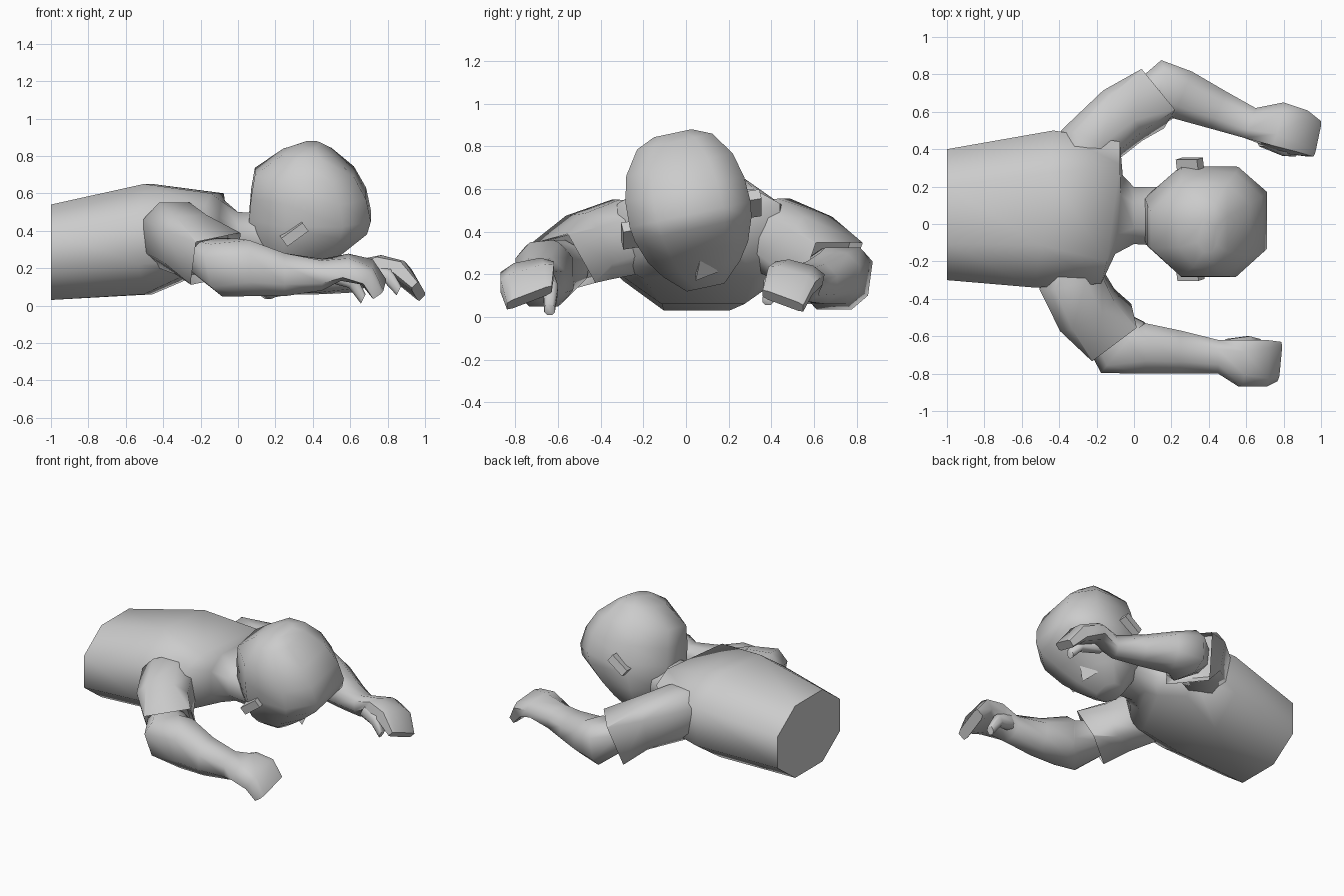
import bpy, bmesh, math
from mathutils import Vector, Matrix


def finish(name, bm, angle=60):
    bmesh.ops.recalc_face_normals(bm, faces=bm.faces)
    me = bpy.data.meshes.new(name)
    bm.to_mesh(me)
    bm.free()
    ob = bpy.data.objects.new(name, me)
    bpy.context.collection.objects.link(ob)
    bpy.ops.object.select_all(action='DESELECT')
    ob.select_set(True)
    bpy.context.view_layer.objects.active = ob
    bpy.ops.object.shade_smooth_by_angle(angle=math.radians(angle))
    return ob


def loft(name, sections, matrix=None, back=None):
    """Skin 8-sided rings: (centre, half-width vector, half-height vector, flatness)."""
    bm = bmesh.new()
    rings = []
    for c, u, v, f in sections:
        c, u, v = Vector(c), Vector(u), Vector(v)
        b = back or f
        shape = [(1, -f), (1, f), (f, 1), (-b, 1), (-1, b), (-1, -b), (-b, -1), (f, -1)]
        rings.append([bm.verts.new(c + u * p + v * q) for p, q in shape])
    for r, s in zip(rings, rings[1:]):
        for i in range(8):
            j = (i + 1) % 8
            bm.faces.new((r[i], r[j], s[j], s[i]))
    bm.faces.new(rings[0])
    bm.faces.new(rings[-1])
    if matrix:
        bm.transform(matrix)
    return finish(name, bm)


def sleeve(name, sections):
    # last ring is folded inward to make the open cuff
    c, u, v, f = sections[-1]
    mid = Vector(c).lerp(Vector(sections[-2][0]), 0.35)
    inner = (mid, Vector(u) * 0.85, Vector(v) * 0.85, f)
    loft(name, sections + [inner])


def tube(name, points, radii):
    loft(name, [(p, (0, r, 0), (r * 0.5, 0, r), 0.5) for p, r in zip(points, radii)])


# Torso and neck
loft("torso", [
    ((-1.0, .05, .285), (0, .35, 0), (0, 0, .255), .44),
    ((-.48, .08, .355), (.05, .42, 0), (0, 0, .295), .46),
    ((-.16, .06, .39), (.05, .38, 0), (.05, 0, .21), .68),
    ((-.08, .05, .39), (.02, .21, 0), (0, 0, .17), .5),
    ((0, .045, .37), (0, .152, 0), (0, 0, .13), .45),
    ((.2, .04, .36), (0, .16, 0), (0, 0, .13), .45)])

# Head: height, back x, front x, half width; rolled to one side
head = [(.87, .34, .44, .09), (.83, .24, .50, .18), (.72, .09, .62, .255),
        (.60, .07, .685, .285), (.48, .06, .71, .29), (.41, .06, .69, .28),
        (.30, .09, .56, .24), (.22, .14, .46, .185), (.13, .20, .35, .09)]
pivot = Vector((.38, .015, .5))
roll = (Matrix.Translation(pivot) @ Matrix.Rotation(math.radians(12), 4, 'X')
        @ Matrix.Translation(-pivot))
loft("head", [(((a + b) / 2, .015, z), ((b - a) / 2, 0, 0), (0, h, 0), .54)
              for z, a, b, h in head], roll, back=.4)

# Nose: three-sided wedge
bm = bmesh.new()
bmesh.ops.create_cone(bm, cap_ends=True, segments=3, radius1=.07, radius2=0, depth=.16)
bm.transform(Matrix.Translation((.48, .08, .27)) @ Matrix.Rotation(math.radians(42), 4, 'Y'))
finish("nose", bm, 30)

# Ears
for name, y, z in (("ear_left", .31, .53), ("ear_right", -.26, .385)):
    bm = bmesh.new()
    bmesh.ops.create_cube(bm, size=1)
    bm.transform(Matrix.Translation((.30, y, z))
                 @ Matrix.Rotation(math.radians(-36), 4, 'Y')
                 @ Matrix.Rotation(math.radians(11), 4, 'X')
                 @ Matrix.Diagonal((.14, .08, .055, 1)))
    finish(name, bm, 30)

# Sleeves, rooted deep in the chest so the shoulders blend
sleeve("sleeve_right", [
    ((-.32, -.10, .39), (.10, .02, 0), (0, -.02, .13), .45),
    ((-.34, -.29, .375), (.165, .04, 0), (0, -.04, .175), .5),
    ((-.25, -.46, .325), (.145, .08, .01), (0, -.06, .155), .55),
    ((-.12, -.58, .25), (.12, .09, .025), (.015, -.065, .115), .97)])
sleeve("sleeve_left", [
    ((-.28, .22, .39), (.10, -.02, 0), (0, .02, .13), .45),
    ((-.24, .42, .38), (.15, -.06, 0), (0, .04, .175), .5),
    ((-.06, .58, .31), (.105, -.11, 0), (0, .04, .16), .6),
    ((.10, .67, .205), (.09, -.11, 0), (.03, .05, .145), .97)])

# Forearms with hands
loft("arm_right", [
    ((-.17, -.55, .26), (.09, .07, .02), (.01, -.05, .09), .5),
    ((-.06, -.66, .205), (.10, .12, .03), (-.03, -.03, .14), .55),
    ((.06, -.665, .2), (0, .135, 0), (0, 0, .15), .5),
    ((.25, -.685, .165), (0, .115, 0), (0, 0, .115), .45),
    ((.45, -.71, .165), (0, .09, .01), (0, 0, .08), .45),
    ((.57, -.745, .205), (0, .125, .025), (.02, 0, .06), .5),
    ((.69, -.745, .18), (0, .125, .035), (.03, 0, .045), .65),
    ((.755, -.735, .09), (.01, .105, .04), (.03, 0, .02), .75)])
loft("arm_left", [
    ((.06, .64, .23), (.07, -.09, 0), (.02, .04, .09), .5),
    ((.17, .715, .18), (.03, -.15, 0), (.01, .02, .145), .55),
    ((.26, .69, .18), (-.05, -.125, 0), (0, 0, .12), .5),
    ((.45, .61, .16), (-.04, -.10, .01), (0, 0, .095), .45),
    ((.62, .54, .155), (-.03, -.08, .02), (0, 0, .075), .45),
    ((.76, .53, .205), (-.03, -.115, .03), (.02, .01, .05), .5),
    ((.88, .49, .17), (-.03, -.11, .035), (.03, .01, .045), .65),
    ((.965, .455, .075), (-.02, -.095, .035), (.02, 0, .02), .75)])

# Thumbs
tube("thumb_right", [(.5, -.66, .17), (.61, -.635, .13), (.67, -.64, .035)], (.045, .035, .025))
tube("thumb_left", [(.68, .46, .18), (.80, .40, .16), (.86, .385, .08)], (.045, .035, .025))
